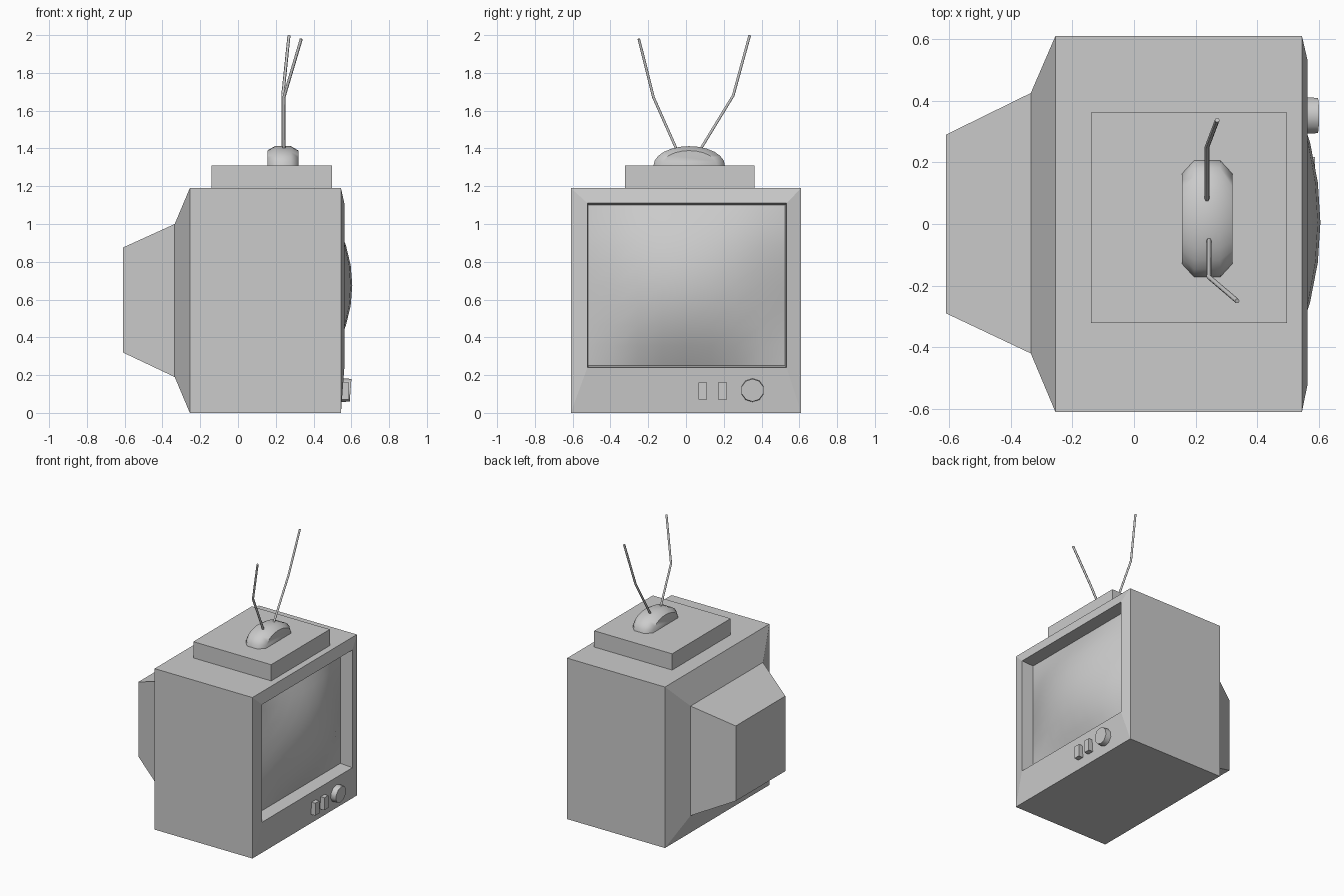
import bpy, bmesh, math
from mathutils import Vector

if "Cube" in bpy.data.objects:
    bpy.data.objects.remove(bpy.data.objects["Cube"])


def make_object(name, bm, smooth=None):
    bmesh.ops.recalc_face_normals(bm, faces=bm.faces)
    mesh = bpy.data.meshes.new(name)
    bm.to_mesh(mesh)
    bm.free()
    ob = bpy.data.objects.new(name, mesh)
    bpy.context.collection.objects.link(ob)
    if smooth:
        bpy.ops.object.select_all(action='DESELECT')
        ob.select_set(True)
        bpy.context.view_layer.objects.active = ob
        bpy.ops.object.shade_smooth_by_angle(angle=math.radians(smooth))
    return ob


def loft(name, rings, cap_end=True, smooth=None):
    """Skin a list of equal-length point rings."""
    bm = bmesh.new()
    loops = [[bm.verts.new(p) for p in ring] for ring in rings]
    for a, b in zip(loops, loops[1:]):
        for i in range(len(a)):
            j = (i + 1) % len(a)
            bm.faces.new((a[i], a[j], b[j], b[i]))
    bm.faces.new(loops[0])
    if cap_end:
        bm.faces.new(loops[-1])
    return make_object(name, bm, smooth)


def rect(x, y0, y1, z0, z1):
    return [(x, y0, z0), (x, y1, z0), (x, y1, z1), (x, y0, z1)]


def box(name, x0, x1, y0, y1, z0, z1):
    return loft(name, [rect(x0, y0, y1, z0, z1), rect(x1, y0, y1, z0, z1)])


# Cabinet: tube housing at the back, body, raised bezel, recess walls
SX, Y0, Y1, Z0, Z1 = 0.47, -0.515, 0.525, 0.25, 1.10
loft("cabinet", [
    rect(-0.61, -0.29, 0.29, 0.32, 0.875),
    rect(-0.335, -0.42, 0.425, 0.19, 1.0),
    rect(-0.255, -0.61, 0.61, 0, 1.19),
    rect(0.545, -0.61, 0.61, 0, 1.19),
    rect(0.563, -0.522, 0.532, 0.24, 1.11),
    rect(SX, Y0, Y1, Z0, Z1),
], cap_end=False)

# Bulging screen, its rim set deep in the bezel
N = 8
bm = bmesh.new()
grid = []
for i in range(N + 1):
    u = 2 * i / N - 1
    grid.append([])
    for j in range(N + 1):
        v = 2 * j / N - 1
        x = SX + 0.135 * (1 - u * u) * (1 - v * v)
        grid[i].append(bm.verts.new((x, Y0 + (Y1 - Y0) * i / N, Z0 + (Z1 - Z0) * j / N)))
for i in range(N):
    for j in range(N):
        bm.faces.new((grid[i][j], grid[i + 1][j], grid[i + 1][j + 1], grid[i][j + 1]))
screen = make_object("screen", bm, 40)
if screen.data.polygons[0].normal.x < 0:
    screen.data.flip_normals()

# Buttons and round dial on the lower panel
for k, y in enumerate((0.065, 0.17)):
    box(f"button_{k + 1}", 0.54, 0.587, y, y + 0.047, 0.07, 0.162)


def dial_ring(x, r, sides=10):
    # leans with the slope of the panel
    return [(x + 0.075 * r * math.sin(a), 0.352 + r * math.cos(a), 0.12 + r * math.sin(a))
            for a in (2 * math.pi * (k + 0.5) / sides for k in range(sides))]


loft("dial", [dial_ring(0.54, 0.063), dial_ring(0.596, 0.06)], smooth=40)

# Box on top with the rounded antenna base
box("top_box", -0.14, 0.497, -0.322, 0.362, 1.19, 1.31)


def dome_ring(x, s, n=12):
    return [(x, 0.017 + 0.189 * s * math.cos(math.pi * k / n),
             1.31 + 0.102 * s * math.sin(math.pi * k / n)) for k in range(n + 1)]


loft("antenna_base", [dome_ring(0.155, 0.77), dome_ring(0.195, 1),
                      dome_ring(0.28, 1), dome_ring(0.32, 0.77)], smooth=50)

# Bent antenna rods
rods = {
    "antenna_left": [(0.243, -0.045, 1.385), (0.243, -0.172, 1.67), (0.335, -0.25, 1.98)],
    "antenna_right": [(0.237, 0.07, 1.385), (0.237, 0.25, 1.68), (0.27, 0.337, 1.998)],
}
for name, pts in rods.items():
    curve = bpy.data.curves.new(name, 'CURVE')
    curve.dimensions = '3D'
    curve.bevel_depth = 0.008
    curve.bevel_resolution = 1
    curve.use_fill_caps = True
    line = curve.splines.new('POLY')
    line.points.add(len(pts) - 1)
    for p, co in zip(line.points, pts):
        p.co = (*co, 1)
    bpy.context.collection.objects.link(bpy.data.objects.new(name, curve))
